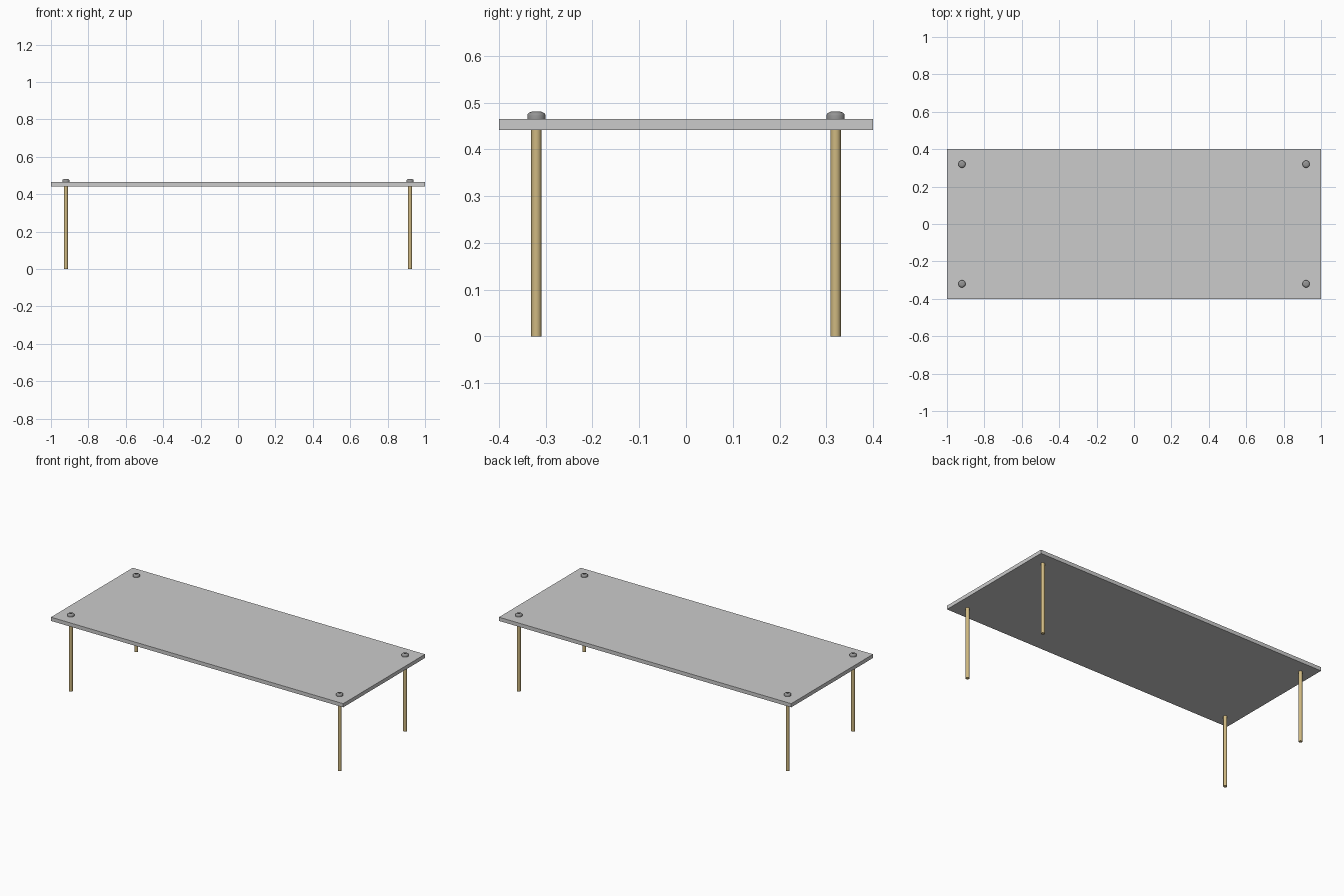
import bpy, bmesh, math

if "Cube" in bpy.data.objects:
    bpy.data.objects.remove(bpy.data.objects["Cube"])

def material(name, color):
    m = bpy.data.materials.new(name)
    m.diffuse_color = color
    m.use_nodes = True
    m.node_tree.nodes["Principled BSDF"].inputs["Base Color"].default_value = m.diffuse_color
    return m

brass = material("brass", (0.62, 0.48, 0.22, 1))
steel = material("dark_steel", (0.3, 0.3, 0.3, 1))

def finish(name, bm, loc, mat=None):
    bmesh.ops.recalc_face_normals(bm, faces=bm.faces)
    me = bpy.data.meshes.new(name)
    bm.to_mesh(me)
    bm.free()
    ob = bpy.data.objects.new(name, me)
    ob.location = loc
    bpy.context.collection.objects.link(ob)
    if mat:
        me.materials.append(mat)
    return ob

def lathe(name, profile, sides, loc, mat):
    # rings of (radius, height), capped at both ends
    bm = bmesh.new()
    rings = [[bm.verts.new((r * math.cos(2 * math.pi * i / sides),
                            r * math.sin(2 * math.pi * i / sides), z))
              for i in range(sides)] for r, z in profile]
    for a, b in zip(rings, rings[1:]):
        for i in range(sides):
            j = (i + 1) % sides
            bm.faces.new((a[i], a[j], b[j], b[i]))
    bm.faces.new(rings[0][::-1])
    bm.faces.new(rings[-1])
    ob = finish(name, bm, loc, mat)
    bpy.ops.object.select_all(action='DESELECT')
    ob.select_set(True)
    bpy.context.view_layer.objects.active = ob
    bpy.ops.object.shade_smooth_by_angle(angle=math.radians(35))
    return ob

# Table top slab
bottom, top = 0.442, 0.465
bm = bmesh.new()
bmesh.ops.create_cube(bm, size=1)
bmesh.ops.scale(bm, vec=(2, 0.8, top - bottom), verts=bm.verts)
finish("table_top", bm, (0, 0, (bottom + top) / 2))

# Domed bolt head with a recessed socket
head = [(0.0195, 0), (0.0195, 0.008), (0.0185, 0.011), (0.0155, 0.0135),
        (0.011, 0.0155), (0.008, 0.016), (0.008, 0.008)]

for x, sx in ((-0.92, "left"), (0.92, "right")):
    for y, sy in ((-0.32, "front"), (0.32, "back")):
        # Rod leg
        lathe(f"{sy}_{sx}_leg", [(0.011, 0), (0.011, bottom)], 16, (x, y, 0), brass)
        # Bolt holding the leg
        lathe(f"{sy}_{sx}_bolt_head", head, 24, (x, y, top), steel)
